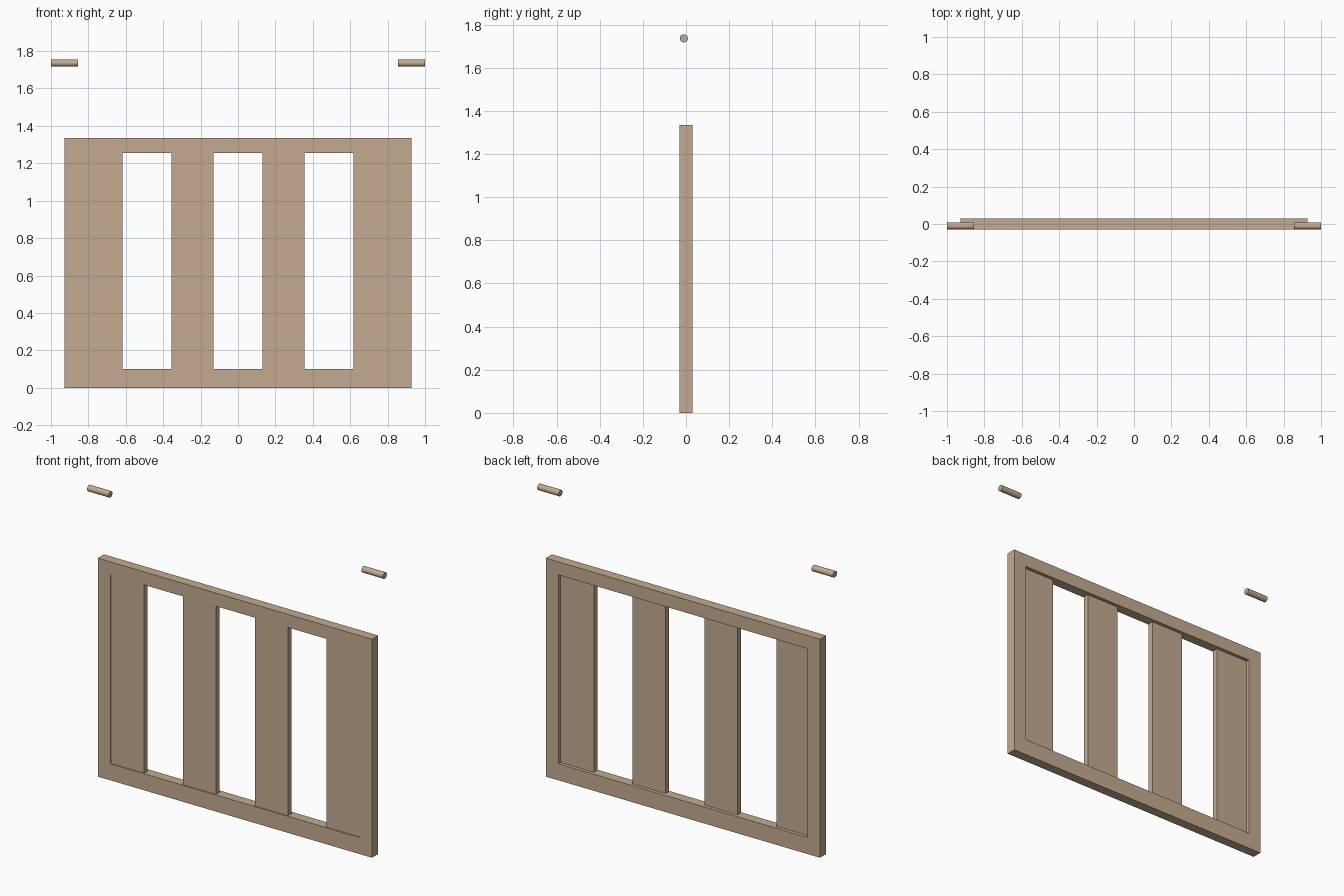
import bpy, bmesh, math

if "Cube" in bpy.data.objects:
    bpy.data.objects.remove(bpy.data.objects["Cube"])

wood = bpy.data.materials.new("wood")
wood.diffuse_color = (0.55, 0.41, 0.28, 1.0)
wood.use_nodes = True
wood.node_tree.nodes["Principled BSDF"].inputs["Base Color"].default_value = wood.diffuse_color


def add_object(name, bm):
    bmesh.ops.recalc_face_normals(bm, faces=bm.faces)
    mesh = bpy.data.meshes.new(name)
    bm.to_mesh(mesh)
    bm.free()
    mesh.materials.append(wood)
    obj = bpy.data.objects.new(name, mesh)
    bpy.context.collection.objects.link(obj)
    return obj


def box(name, x0, x1, y0, y1, z0, z1):
    bm = bmesh.new()
    bmesh.ops.create_cube(bm, size=1)
    bmesh.ops.scale(bm, vec=(x1 - x0, y1 - y0, z1 - z0), verts=bm.verts)
    bmesh.ops.translate(bm, vec=((x0 + x1) / 2, (y0 + y1) / 2, (z0 + z1) / 2), verts=bm.verts)
    return add_object(name, bm)


HALF_W, HEIGHT, DEPTH = 0.927, 1.335, 0.03
IN_X, IN_Z0, IN_Z1 = 0.841, 0.101, 1.255

# Frame: one mitred ring with a rectangular opening
bm = bmesh.new()
outer = [(-HALF_W, 0), (HALF_W, 0), (HALF_W, HEIGHT), (-HALF_W, HEIGHT)]
inner = [(-IN_X, IN_Z0), (IN_X, IN_Z0), (IN_X, IN_Z1), (-IN_X, IN_Z1)]
loops = [[bm.verts.new((x, y, z)) for x, z in ring]
         for ring, y in ((outer, -DEPTH), (outer, DEPTH), (inner, DEPTH), (inner, -DEPTH))]
for a in range(4):
    p, q = loops[a], loops[(a + 1) % 4]
    for i in range(4):
        j = (i + 1) % 4
        bm.faces.new((p[i], p[j], q[j], q[i]))
add_object("frame", bm)

# Slats: four upright boards set back slightly from the front
SLAT_W = 0.224
pitch = (2 * IN_X - SLAT_W) / 3
for i in range(4):
    x = -IN_X + i * pitch
    box(f"slat_{i + 1}", x, x + SLAT_W, -0.025, 0.009, IN_Z0, IN_Z1)

# Pins: two short round dowels above the panel
for side, name in ((-1, "left_pin"), (1, "right_pin")):
    bpy.ops.mesh.primitive_cylinder_add(vertices=16, radius=0.019, depth=0.145,
                                        location=(side * 0.9275, -0.01, 1.736),
                                        rotation=(0, math.pi / 2, 0))
    pin = bpy.context.object
    pin.name = name
    pin.data.materials.append(wood)
    bpy.ops.object.shade_smooth_by_angle(angle=math.radians(40))
